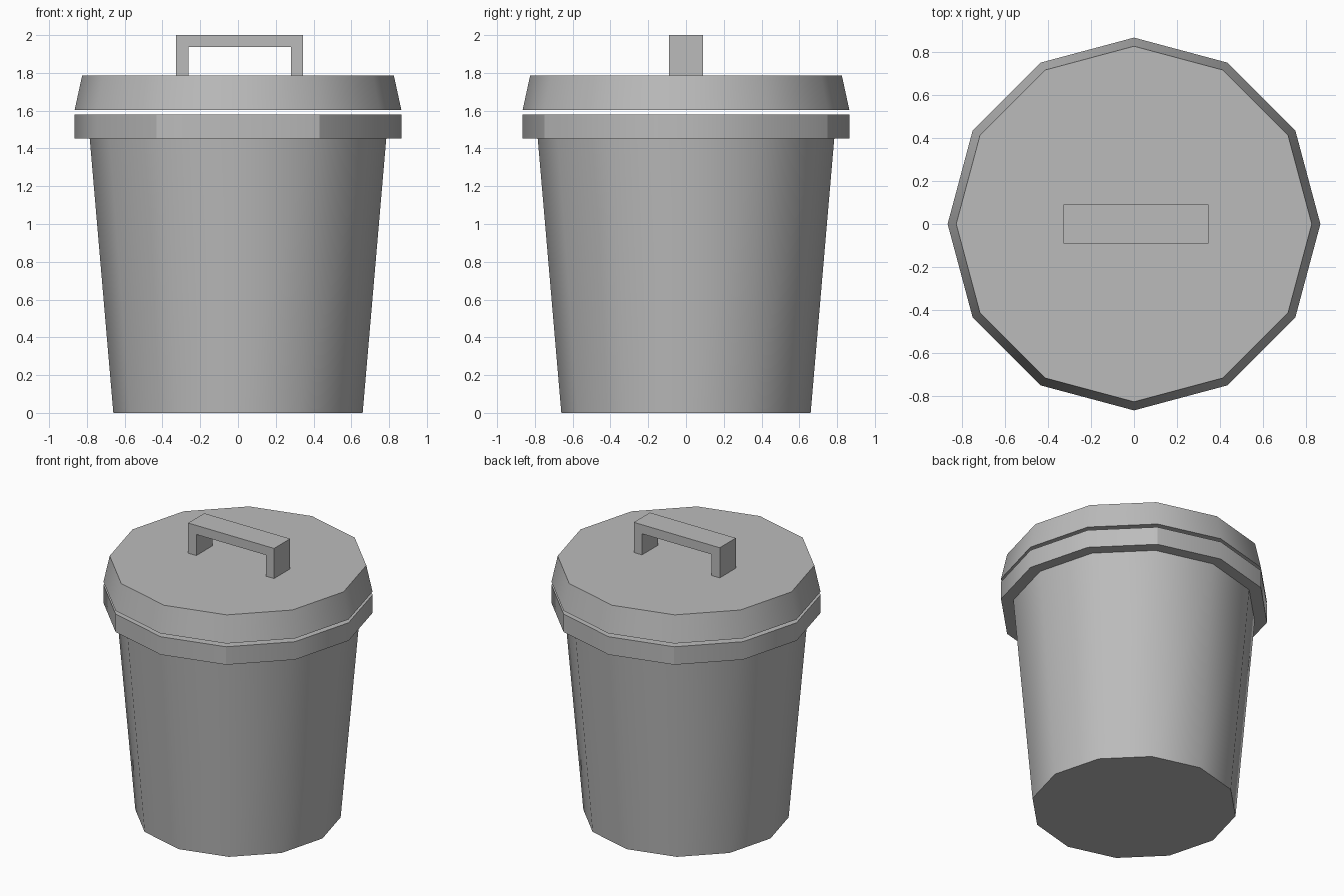
import bpy, bmesh, math

cube = bpy.data.objects.get("Cube")
if cube:
    bpy.data.objects.remove(cube, do_unlink=True)

# Single grey metal colour
GREY = (0.5, 0.5, 0.5, 1)
metal = bpy.data.materials.new("grey metal")
metal.use_nodes = True
metal.diffuse_color = GREY
metal.node_tree.nodes["Principled BSDF"].inputs["Base Color"].default_value = GREY

SIDES = 12
SMOOTH_LIMIT = math.radians(31)


def finish(name, bm, smooth):
    bmesh.ops.recalc_face_normals(bm, faces=bm.faces)
    for f in bm.faces:
        f.smooth = smooth
    for e in bm.edges:
        e.smooth = e.calc_face_angle(0) < SMOOTH_LIMIT
    mesh = bpy.data.meshes.new(name)
    obj = bpy.data.objects.new(name, mesh)
    bpy.context.collection.objects.link(obj)
    mesh.materials.append(metal)
    return obj, mesh


def lathe(name, profile, creased_radius=None):
    """Closed twelve-sided solid from (radius, height) rings."""
    bm = bmesh.new()
    rings = []
    for r, z in profile:
        angles = [math.tau * i / SIDES for i in range(SIDES)]
        rings.append([bm.verts.new((r * math.cos(a), r * math.sin(a), z)) for a in angles])
    for low, high in zip(rings, rings[1:]):
        for i in range(SIDES):
            j = (i + 1) % SIDES
            bm.faces.new((low[i], low[j], high[j], high[i]))
    bm.faces.new(rings[0][::-1])
    bm.faces.new(rings[-1])
    obj, mesh = finish(name, bm, True)
    # Hard vertical creases on four corners of the rim
    if creased_radius:
        for e in bm.edges:
            a, b = (v.co for v in e.verts)
            upright = (a.xy - b.xy).length < 0.001
            if upright and abs(abs(a.x) - creased_radius / 2) < 0.01:
                e.smooth = False
    bm.to_mesh(mesh)
    bm.free()
    return obj


# Tapered bin with a projecting rim
RIM = 0.865
lathe("bin_body", [(0.66, 0), (0.785, 1.453), (RIM, 1.453), (RIM, 1.58)], RIM)

# Lid hovering just above the rim
lathe("lid", [(RIM, 1.603), (0.825, 1.787)])

# Square-cut handle: an arch outline extruded across the lid
X0, X1, BASE, TOP, BAR, HALF = -0.327, 0.345, 1.787, 2.0, 0.064, 0.09
outline = [(X0, BASE), (X0 + BAR, BASE), (X0 + BAR, TOP - BAR), (X1 - BAR, TOP - BAR),
           (X1 - BAR, BASE), (X1, BASE), (X1, TOP), (X0, TOP)]
bm = bmesh.new()
side = bm.faces.new([bm.verts.new((x, -HALF, z)) for x, z in outline])
new = bmesh.ops.extrude_face_region(bm, geom=[side], use_keep_orig=True)["geom"]
bmesh.ops.translate(bm, vec=(0, 2 * HALF, 0),
                    verts=[g for g in new if isinstance(g, bmesh.types.BMVert)])
handle, mesh = finish("lid_handle", bm, False)
bm.to_mesh(mesh)
bm.free()
